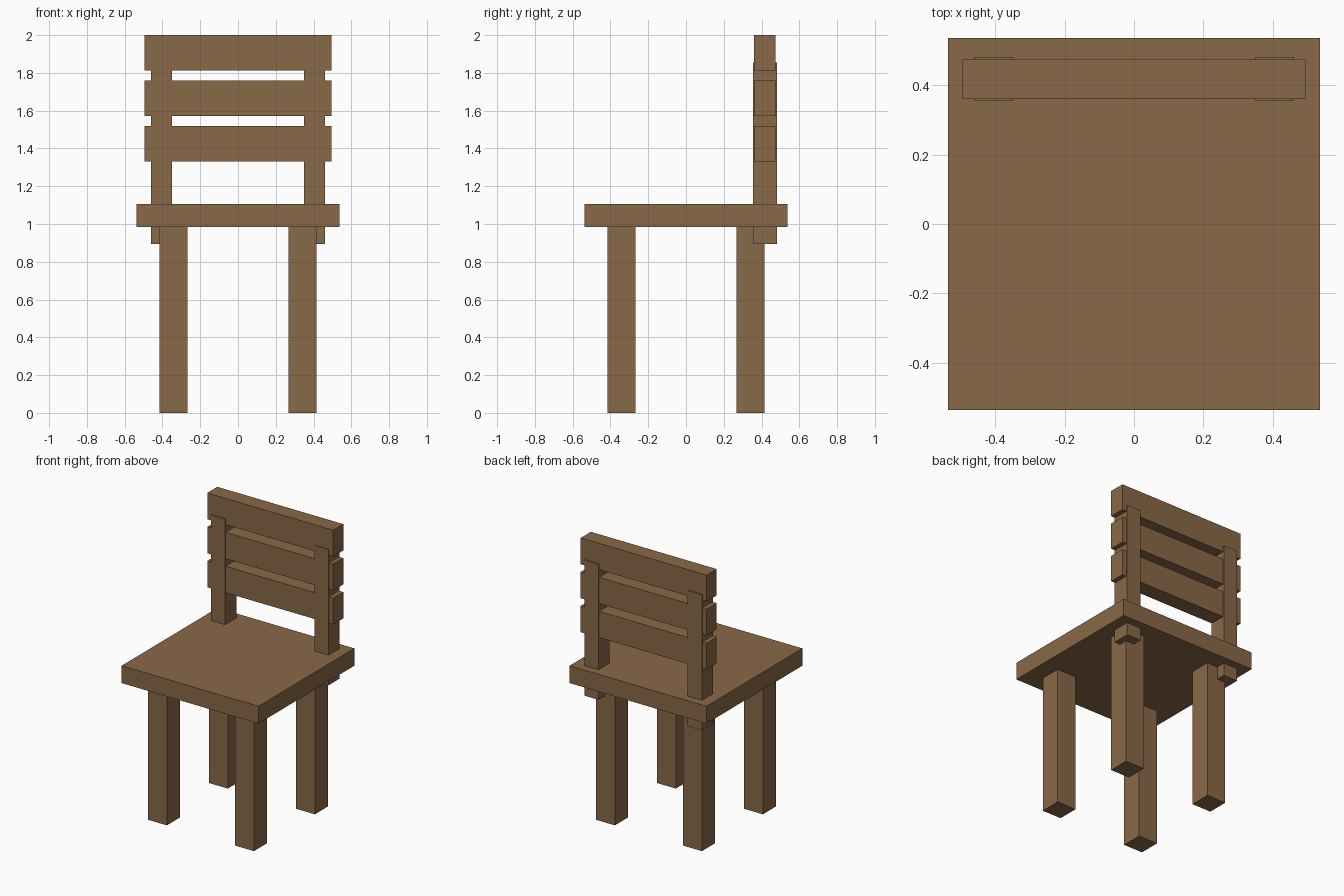
import bpy

if "Cube" in bpy.data.objects:
    bpy.data.objects.remove(bpy.data.objects["Cube"])

wood = bpy.data.materials.new("brown_wood")
wood.diffuse_color = (0.25, 0.138, 0.063, 1.0)
wood.use_nodes = True
wood.node_tree.nodes["Principled BSDF"].inputs["Base Color"].default_value = wood.diffuse_color


def box(name, x, y, z):
    """Axis-aligned box from (min, max) ranges."""
    bpy.ops.mesh.primitive_cube_add(
        size=1, location=[(a + b) / 2 for a, b in (x, y, z)])
    obj = bpy.context.object
    obj.name = name
    obj.scale = [b - a for a, b in (x, y, z)]
    bpy.ops.object.transform_apply(location=False, rotation=False, scale=True)
    obj.data.materials.append(wood)
    return obj


def side_range(sign, inner, outer):
    return tuple(sorted((sign * inner, sign * outer)))


# Seat
box("seat", (-0.537, 0.537), (-0.537, 0.537), (0.983, 1.106))

for side, sx in (("left", -1), ("right", 1)):
    # Legs, tops set into the seat
    for end, sy in (("front", -1), ("back", 1)):
        box(f"{end}_{side}_leg", side_range(sx, 0.267, 0.416),
            side_range(sy, 0.267, 0.416), (0.0, 1.0))
    # Backrest posts, passing through the seat
    box(f"{side}_back_post", side_range(sx, 0.35, 0.461),
        (0.356, 0.481), (0.893, 1.855))

# Backrest slats
for i, name in enumerate(("top", "middle", "lower")):
    top = 2.0 - 0.241 * i
    box(f"{name}_back_slat", (-0.494, 0.494), (0.361, 0.474), (top - 0.187, top))
